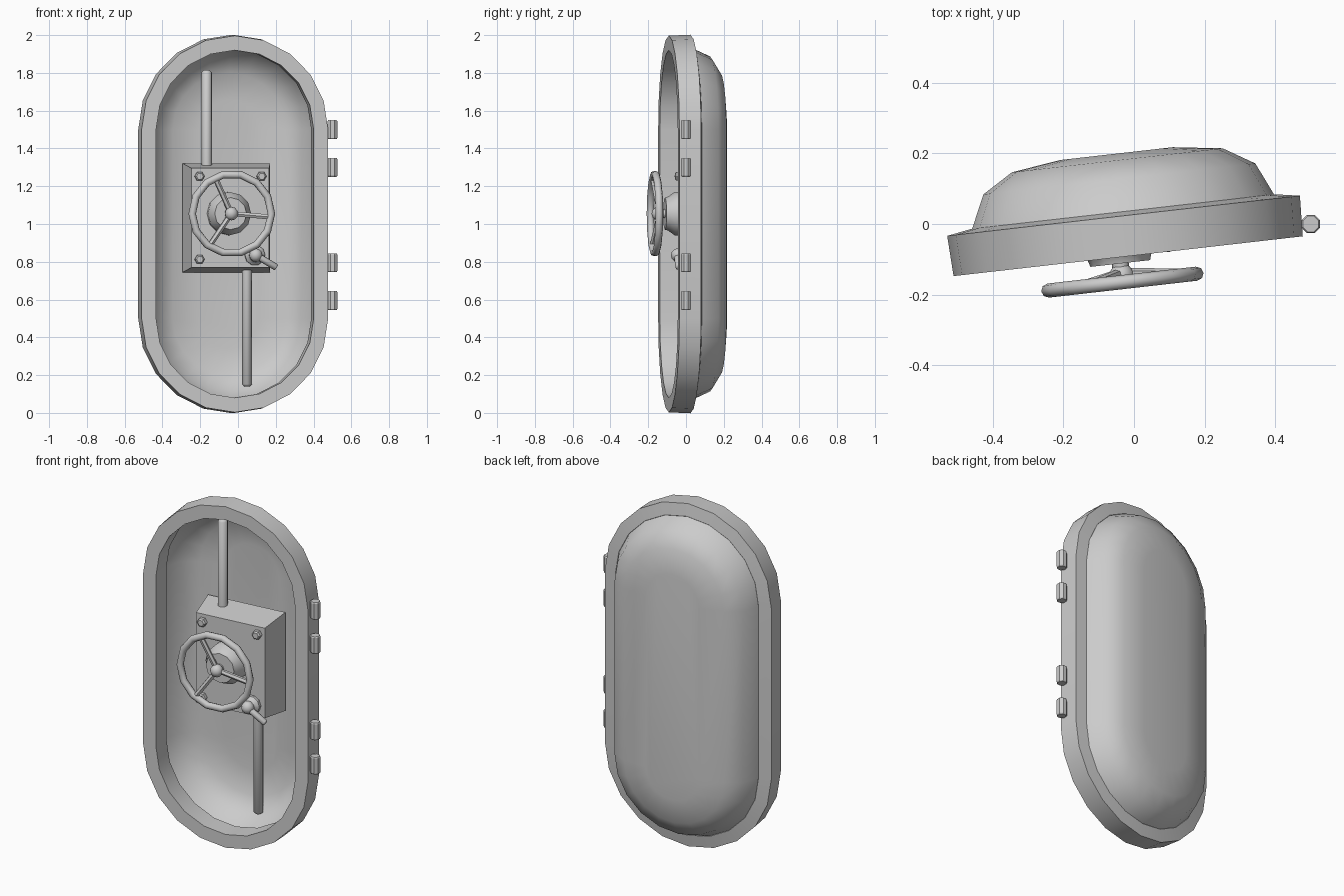
import bpy, bmesh
from math import pi, sin, cos, radians
from mathutils import Matrix, Vector

if "Cube" in bpy.data.objects:
    bpy.data.objects.remove(bpy.data.objects["Cube"])

# Door swings about the hinge pin at (0.5, 0); door space: x across, y depth, z up
DOOR = (Matrix.Translation((0.5, 0, 0)) @ Matrix.Rotation(radians(6.5), 4, 'Z')
        @ Matrix.Translation((-0.5235, 0, 0)))


def finish(name, bm, matrix=DOOR, angle=35, fix=True):
    if fix:
        bmesh.ops.recalc_face_normals(bm, faces=bm.faces)
    me = bpy.data.meshes.new(name)
    bm.to_mesh(me)
    bm.free()
    ob = bpy.data.objects.new(name, me)
    bpy.context.collection.objects.link(ob)
    ob.matrix_world = matrix
    bpy.ops.object.select_all(action='DESELECT')
    ob.select_set(True)
    bpy.context.view_layer.objects.active = ob
    bpy.ops.object.shade_smooth_by_angle(angle=radians(angle))
    return ob


def bridge(bm, a, b):
    n = len(a)
    for i in range(n):
        bm.faces.new((a[i], a[(i + 1) % n], b[(i + 1) % n], b[i]))


def stadium(bm, r, y):
    # pill-shaped loop: two half circles of ten segments
    pts = []
    for start, cz in ((0, 1.5), (pi, 0.5)):
        for i in range(11):
            a = start + pi * i / 10
            pts.append(bm.verts.new((r * cos(a), y, cz + r * sin(a))))
    return pts


def lathe(name, profile, p, q, n=8, matrix=DOOR, angle=35, turn=0.0):
    # profile of (radius, distance along the line p -> q)
    p, d = Vector(p), (Vector(q) - Vector(p)).normalized()
    rot = d.to_track_quat('Z', 'Y')
    bm = bmesh.new()
    loops = []
    for r, t in profile:
        loops.append([bm.verts.new(p + rot @ Vector((r * cos(a), r * sin(a), t)))
                      for a in (2 * pi * (i + turn) / n for i in range(n))])
    for a, b in zip(loops, loops[1:]):
        bridge(bm, a, b)
    bm.faces.new(loops[0])
    bm.faces.new(loops[-1])
    return finish(name, bm, matrix, angle)


def rod(name, p, q, r, n=8, chamfer=0.0):
    length = (Vector(q) - Vector(p)).length
    prof = [(r, 0), (r, length - chamfer)]
    if chamfer:
        prof.append((r - chamfer, length))
    return lathe(name, prof, p, q, n, angle=50)


def ball(name, centre, r):
    bm = bmesh.new()
    bmesh.ops.create_uvsphere(bm, u_segments=10, v_segments=6, radius=r,
                              matrix=Matrix.Translation(centre))
    return finish(name, bm, angle=60)


# Door rim
bm = bmesh.new()
loops = [stadium(bm, r, y) for r, y in
         ((0.497, -0.032), (0.502, 0.083), (0.432, 0.095), (0.42, 0.083), (0.42, -0.032))]
for i in range(5):
    bridge(bm, loops[i], loops[(i + 1) % 5])
finish("door_rim", bm, angle=25)

# Dished door panel
bm = bmesh.new()
loops = [stadium(bm, r, y) for r, y in
         ((0.432, 0.09), (0.387, 0.188), (0.30, 0.241), (0.16, 0.26))]
for a, b in zip(loops, loops[1:]):
    bridge(bm, a, b)
bm.faces.new(loops[-1])
finish("door_panel", bm, angle=60)

# Hinge knuckles
for i, z in enumerate((0.595, 0.795, 1.30, 1.50)):
    lathe(f"hinge_knuckle_{i}", [(0.024, 0), (0.028, 0.006), (0.028, 0.094), (0.024, 0.1)],
          (0.5, 0, z - 0.05), (0.5, 0, z + 0.05), 8, Matrix.Identity(4), 30, 0.5)

# Tapered lock box
BX, BZ = -0.015, 1.0325
bm = bmesh.new()
loops = [[bm.verts.new((BX + sx * w, y, BZ + sz * h))
          for sx, sz in ((-1, -1), (1, -1), (1, 1), (-1, 1))]
         for w, h, y in ((0.207, 0.263, 0.05), (0.233, 0.288, 0.23))]
bridge(bm, *loops)
bm.faces.new(loops[0])
bm.faces.new(loops[1])
finish("lock_box", bm)

# Hex bolts on the box face (the fourth corner carries the crank)
for i, (sx, sz) in enumerate(((-1, -1), (-1, 1), (1, 1))):
    x, z = BX + sx * 0.165, BZ + sz * 0.22
    lathe(f"box_bolt_{i}", [(0.026, 0), (0.026, 0.022), (0.018, 0.03)],
          (x, 0.052, z), (x, 0, z), 6)

# Locking rods
rod("upper_rod", (-0.127, 0.172, 1.25), (-0.127, 0.172, 1.815), 0.027, 8, 0.012)
rod("lower_rod", (0.087, 0.172, 0.80), (0.087, 0.172, 0.14), 0.027, 8, 0.012)

# Wheel boss and shaft
WX, WZ, WY = -0.0245, 1.055, -0.103
lathe("wheel_boss", [(0.115, 0), (0.115, 0.05), (0.09, 0.085), (0.085, 0.102)],
      (WX, 0.052, WZ), (WX, -1, WZ), 12)
rod("wheel_shaft", (WX, -0.04, WZ), (WX, -0.09, WZ), 0.024, 8)
ball("wheel_hub", (WX, -0.085, WZ), 0.036)

# Hand wheel rim
bm = bmesh.new()
rings = []
for i in range(14):
    a = 2 * pi * i / 14
    rings.append([bm.verts.new((WX + (0.211 + 0.02 * cos(b)) * cos(a), WY + 0.02 * sin(b),
                                WZ + (0.211 + 0.02 * cos(b)) * sin(a)))
                  for b in (2 * pi * j / 8 for j in range(8))])
for i in range(14):
    bridge(bm, rings[i], rings[(i + 1) % 14])
finish("wheel_rim", bm, angle=50)

# Wheel spokes
for i in range(3):
    a = radians(-5 + 120 * i)
    rod(f"wheel_spoke_{i}", (WX, -0.078, WZ),
        (WX + 0.208 * cos(a), WY, WZ + 0.208 * sin(a)), 0.015, 6)

# Small crank on the lower corner
CX, CZ = 0.115, 0.835
lathe("crank_base", [(0.054, 0), (0.054, 0.02), (0.035, 0.035), (0.03, 0.05)],
      (CX, 0.052, CZ), (CX, -1, CZ), 10)
ball("crank_knob", (CX, 0.002, CZ), 0.036)
rod("crank_handle", (CX, 0.0, CZ), (0.225, -0.004, 0.77), 0.018, 8, 0.004)
